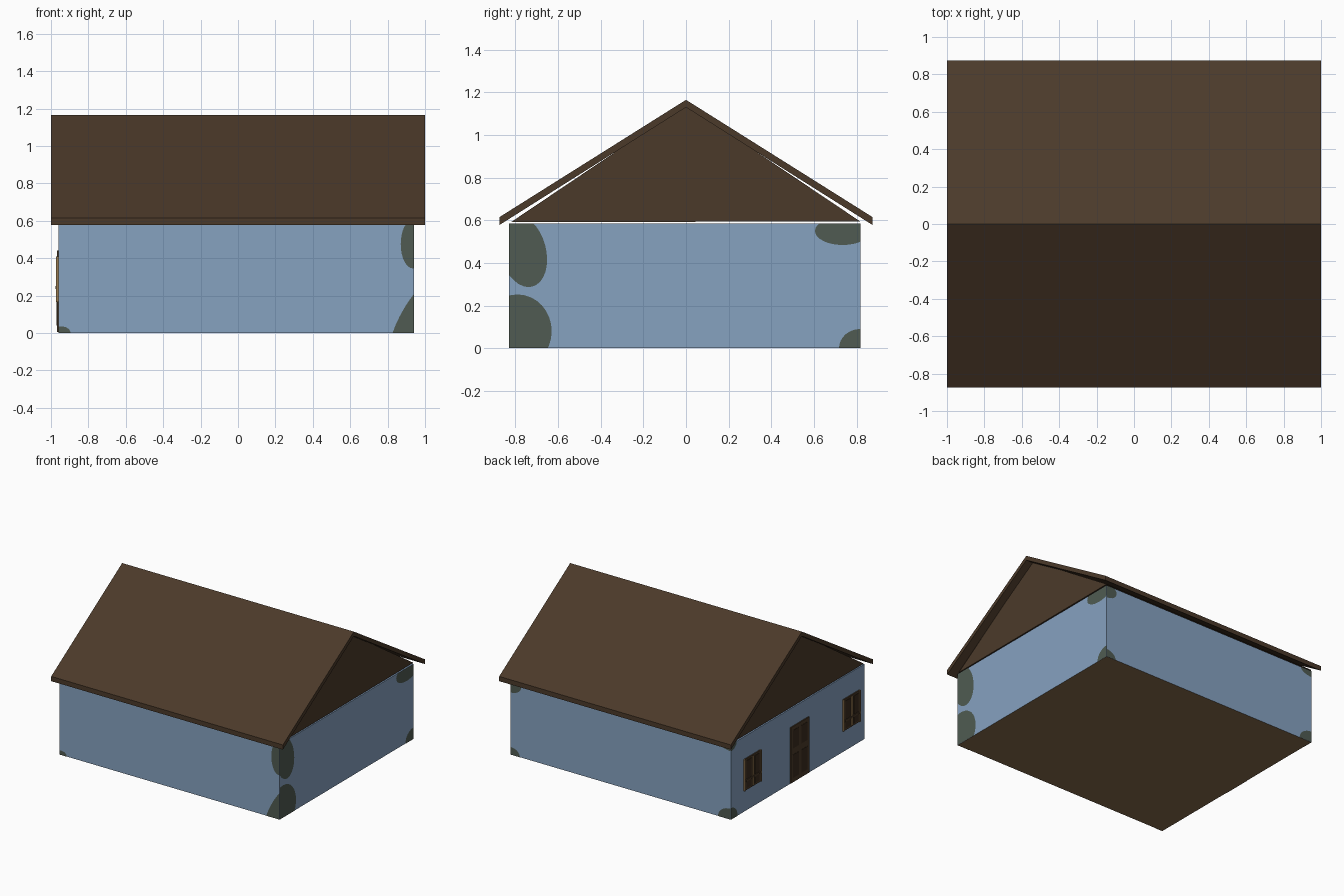
import bpy, bmesh, math
from mathutils import Vector

cube = bpy.data.objects.get("Cube")
if cube:
    bpy.data.objects.remove(cube, do_unlink=True)


def material(name, r, g, b):
    m = bpy.data.materials.new(name)
    m.use_nodes = True
    m.diffuse_color = (r, g, b, 1)
    bsdf = m.node_tree.nodes["Principled BSDF"]
    bsdf.inputs["Base Color"].default_value = (r, g, b, 1)
    bsdf.inputs["Roughness"].default_value = 0.9
    return m


WALL = material("blue_plaster", .24, .36, .53)
ROOF = material("roof_brown", .071, .042, .023)
FLOOR = material("floor_tan_brown", .235, .145, .07)
MOSS = material("grey_green_moss", .08, .105, .085)
WOOD = material("door_brown", .07, .042, .022)
DARK = material("dark_panel", .042, .025, .013)
TRIM = material("tan_trim", .3, .19, .08)

# House extents
X0, X1, Y0, Y1, WALL_TOP = -.96, .94, -.83, .818, .584


def finish(name, bm, *mats):
    mesh = bpy.data.meshes.new(name)
    bm.to_mesh(mesh)
    bm.free()
    for m in mats:
        mesh.materials.append(m)
    ob = bpy.data.objects.new(name, mesh)
    bpy.context.collection.objects.link(ob)
    return ob


def prism(name, profile, x0, x1, mat):
    """Extrude a (y, z) profile along x."""
    bm = bmesh.new()
    face = bm.faces.new([bm.verts.new((x0, y, z)) for y, z in profile])
    out = bmesh.ops.extrude_face_region(bm, geom=[face])
    moved = [g for g in out["geom"] if isinstance(g, bmesh.types.BMVert)]
    bmesh.ops.translate(bm, vec=(x1 - x0, 0, 0), verts=moved)
    bmesh.ops.recalc_face_normals(bm, faces=bm.faces)
    return finish(name, bm, mat)


def box(name, x, y, z, mat):
    """Box from (min, max) pairs on each axis."""
    return prism(name, [(y[0], z[0]), (y[1], z[0]), (y[1], z[1]), (y[0], z[1])],
                 x[0], x[1], mat)


# Walls, with a brown underside
walls = box("walls", (X0, X1), (Y0, Y1), (0, WALL_TOP), WALL)
walls.data.materials.append(FLOOR)
for p in walls.data.polygons:
    p.material_index = int(p.normal.z < -.5)

# Roof slopes and the gable block beneath them
prism("roof", [(-.875, .578), (-.875, .615), (0, 1.165), (.875, .615),
               (.875, .578), (0, 1.13)], -1, 1, ROOF)
prism("gable", [(Y0 + .01, .592), (Y1, .594), (0, 1.143)], X0, X1, ROOF)


# Moss patches: ellipses trimmed to the wall they lie on
def moss(name, side, cu, cv, ru, rv, tilt=0):
    on_x = side in ("right", "left")
    depth = {"right": X1, "left": X0, "front": Y0, "back": Y1}[side]
    sign = 1 if side in ("right", "back") else -1
    depth += sign * .002
    lo, hi = (Y0, Y1) if on_x else (X0, X1)
    a = math.radians(tilt)

    def place(u, v):
        return Vector((depth, u, v)) if on_x else Vector((u, depth, v))

    bm = bmesh.new()
    ring = []
    for i in range(32):
        t = math.tau * i / 32
        p, q = ru * math.cos(t), rv * math.sin(t)
        ring.append(bm.verts.new(place(cu + p * math.cos(a) - q * math.sin(a),
                                       cv + p * math.sin(a) + q * math.cos(a))))
    bm.faces.new(ring)
    along = Vector((0, 1, 0)) if on_x else Vector((1, 0, 0))
    up = Vector((0, 0, 1))
    for co, no in ((along * lo, -along), (along * hi, along),
                   (up * 0, -up), (up * WALL_TOP, up)):
        bmesh.ops.bisect_plane(bm, geom=bm.verts[:] + bm.edges[:] + bm.faces[:],
                               plane_co=co, plane_no=no, clear_outer=True)
    bm.normal_update()
    outward = place(0, 0).normalized()
    for f in bm.faces:
        if f.normal.dot(outward) < 0:
            f.normal_flip()
    finish(name, bm, MOSS)


moss("moss_right_front_top", "right", -.765, .455, .108, .172, 15)
moss("moss_right_front_base", "right", -.79, .08, .16, .172)
moss("moss_right_back_top", "right", .735, .55, .13, .066)
moss("moss_right_back_base", "right", Y1, 0, .1, .09)
moss("moss_front_right_top", "front", .935, .475, .065, .13)
moss("moss_front_right_base", "front", .94, .05, .085, .255, -27)
moss("moss_front_left_base", "front", -.945, 0, .05, .035)
moss("moss_back_right_top", "back", X1, .545, .09, .06)
moss("moss_back_right_base", "back", X1, 0, .08, .06)
moss("moss_back_left_top", "back", X0, WALL_TOP, .1, .05)
moss("moss_back_left_base", "back", X0, 0, .11, .085)
moss("moss_left_back_base", "left", Y1, 0, .08, .09)
moss("moss_left_back_top", "left", Y1, WALL_TOP, .07, .05)


def layer(outer):
    """Depth range of a thin plate on the door wall."""
    return (X0 - outer, X0)


# Door with four panels
DOOR_Y = -.025
box("door", layer(.008), (DOOR_Y - .115, DOOR_Y + .115), (.005, .44), WOOD)
for s in (-1, 1):
    ya, yb = sorted((DOOR_Y + s * .015, DOOR_Y + s * .09))
    for z in ((.04, .22), (.27, .41)):
        box("door_panel", layer(.01), (ya, yb), z, DARK)

# Two windows: brown frame edged in tan, two dark casements and a crossbar
for y in (.56, -.66):
    box("window_frame", layer(.009), (y - .1, y + .1), (.165, .41), WOOD)
    for s in (-1, 1):
        ya, yb = sorted((y + s * .02, y + s * .08))
        box("window_casement", layer(.012), (ya, yb), (.18, .395), DARK)
        box("window_edge", layer(.014), (y + s * .1 - .004, y + s * .1 + .004),
            (.165, .41), TRIM)
    box("window_mullion", layer(.014), (y - .007, y + .007), (.175, .4), TRIM)
    box("window_crossbar", layer(.016), (y - .09, y + .09), (.235, .25), WOOD)
